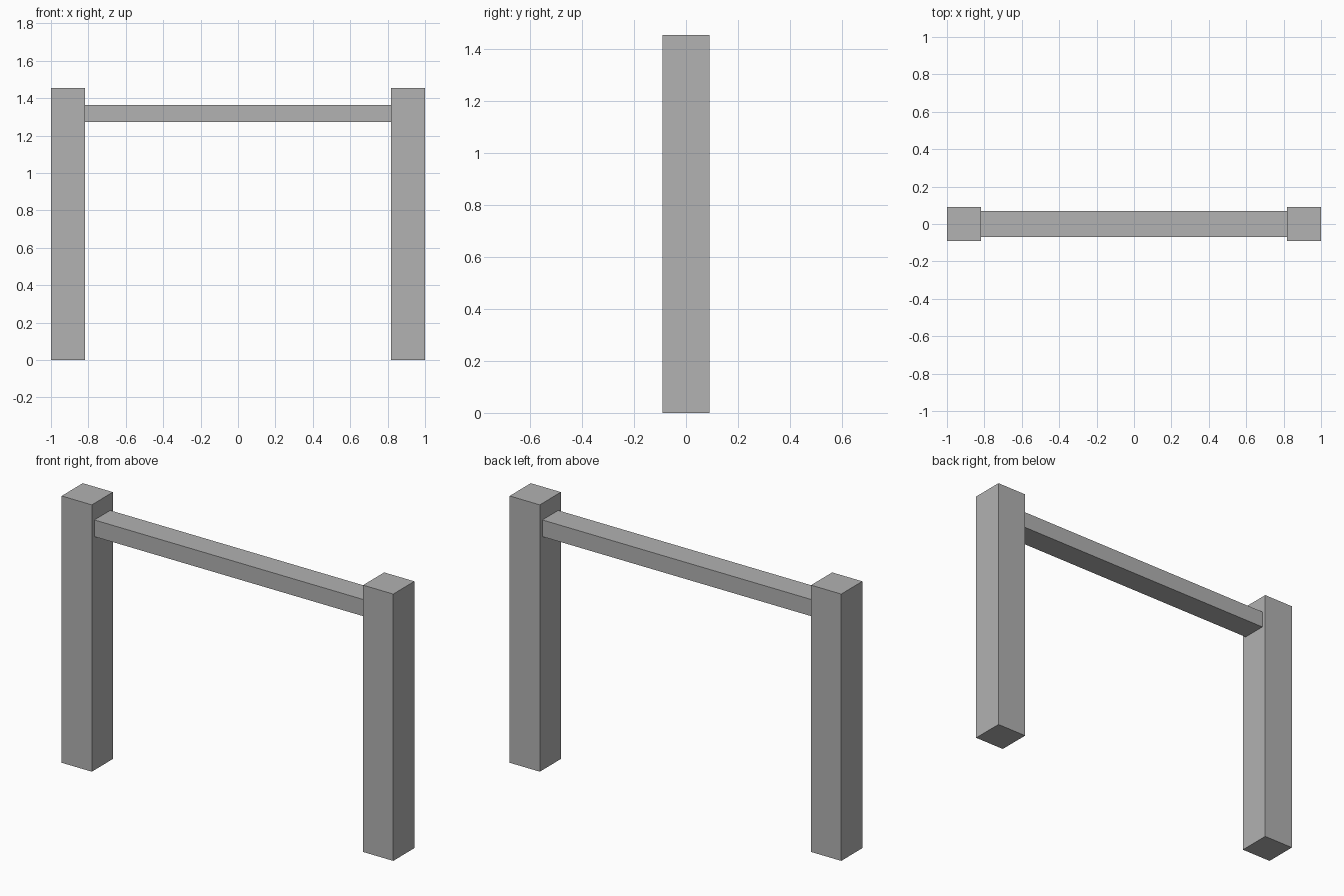
import bpy

default = bpy.data.objects.get("Cube")
if default:
    bpy.data.objects.remove(default, do_unlink=True)

U = 1 / 11  # modular unit: the whole frame is 22 units wide

grey = bpy.data.materials.new("plain_grey")
grey.use_nodes = True
colour = (0.445, 0.445, 0.445, 1)
grey.diffuse_color = colour
grey.node_tree.nodes["Principled BSDF"].inputs["Base Color"].default_value = colour


def box(name, centre, size):
    """Add a flat-shaded box, measured in modular units."""
    bpy.ops.mesh.primitive_cube_add(size=1, location=[c * U for c in centre])
    ob = bpy.context.object
    ob.name = ob.data.name = name
    ob.scale = [s * U for s in size]
    bpy.ops.object.transform_apply(location=False, rotation=False, scale=True)
    ob.data.materials.append(grey)
    return ob


# Square upright posts
for side, name in ((1, "left_post"), (-1, "right_post")):
    box(name, (side * 10, 0, 8), (2, 2, 16))

# Crossbar spanning between the inner post faces
box("crossbar", (0, 0, 14.5), (18, 1.5, 1))
